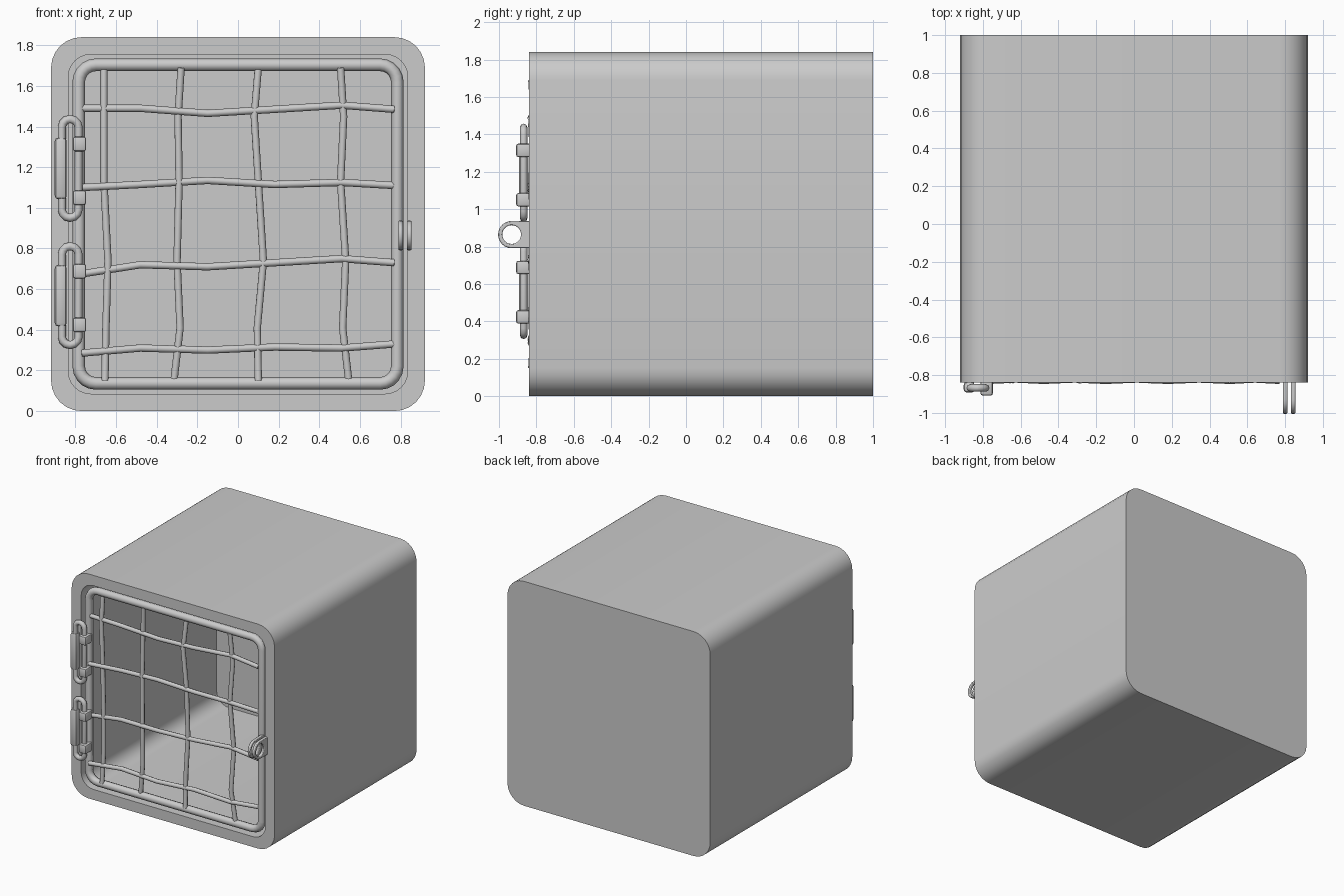
import bpy, bmesh
from math import sin, cos, pi, radians

if "Cube" in bpy.data.objects:
    bpy.data.objects.remove(bpy.data.objects["Cube"])

CZ = 0.92  # height of the centre of the crate


def rounded_rect(hw, hh, r, seg, cx=0.0, cz=CZ):
    """Points of a rounded rectangle in the xz plane."""
    pts = []
    for k, (sx, sz) in enumerate([(1, 1), (-1, 1), (-1, -1), (1, -1)]):
        for i in range(seg + 1):
            a = pi / 2 * (k + i / seg)
            pts.append((cx + sx * (hw - r) + r * cos(a), cz + sz * (hh - r) + r * sin(a)))
    return pts


def finish(ob, angle=35):
    bpy.ops.object.select_all(action='DESELECT')
    ob.select_set(True)
    bpy.context.view_layer.objects.active = ob
    if ob.type == 'CURVE':
        bpy.ops.object.convert(target='MESH')
        ob = bpy.context.view_layer.objects.active
    bpy.ops.object.shade_smooth_by_angle(angle=radians(angle))
    return ob


def mesh_object(name, bm):
    bmesh.ops.recalc_face_normals(bm, faces=bm.faces)
    me = bpy.data.meshes.new(name)
    bm.to_mesh(me)
    bm.free()
    ob = bpy.data.objects.new(name, me)
    bpy.context.collection.objects.link(ob)
    return ob


def tube(name, pts, radius, cyclic=False, res=2):
    cu = bpy.data.curves.new(name, 'CURVE')
    cu.dimensions = '3D'
    cu.bevel_depth = radius
    cu.bevel_resolution = res
    cu.use_fill_caps = True
    sp = cu.splines.new('POLY')
    sp.points.add(len(pts) - 1)
    for p, co in zip(sp.points, pts):
        p.co = (*co, 1)
    sp.use_cyclic_u = cyclic
    ob = bpy.data.objects.new(name, cu)
    bpy.context.collection.objects.link(ob)
    return finish(ob, 50)


def block(name, lo, hi, bevel=0.012):
    bm = bmesh.new()
    bmesh.ops.create_cube(bm, size=1)
    for v in bm.verts:
        v.co = [(a + b) / 2 + c * (b - a) for a, b, c in zip(lo, hi, v.co)]
    bmesh.ops.bevel(bm, geom=bm.edges[:], offset=bevel, segments=2, profile=0.5, affect='EDGES')
    return finish(mesh_object(name, bm))


# Crate shell: rounded square box, open at the front, with wall thickness
bm = bmesh.new()
outer = rounded_rect(0.92, 0.92, 0.15, 6)
inner = rounded_rect(0.835, 0.835, 0.11, 6)
loops = [[bm.verts.new((x, y, z)) for x, z in prof]
         for prof, y in ((outer, 1.0), (outer, -0.84), (inner, -0.84), (inner, 0.915))]
n = len(outer)
for a, b in zip(loops, loops[1:]):
    for i in range(n):
        j = (i + 1) % n
        bm.faces.new((a[i], a[j], b[j], b[i]))
bm.faces.new(loops[0])
bm.faces.new(loops[-1])
finish(mesh_object("crate_shell", bm))

# Door frame
tube("door_frame", [(x, -0.808, z) for x, z in rounded_rect(0.784, 0.784, 0.085, 5)], 0.031, True)

# Bent upright wires: x at each height
heights = [1.69, 1.45, 1.13, 0.74, 0.41, 0.15]
uprights = [[-0.66, -0.66, -0.66, -0.64, -0.65, -0.655],
            [-0.28, -0.295, -0.29, -0.30, -0.285, -0.315],
            [0.10, 0.08, 0.10, 0.125, 0.095, 0.10],
            [0.505, 0.52, 0.505, 0.53, 0.515, 0.545]]
for k, xs in enumerate(uprights):
    pts = [(x, -0.818 + 0.008 * (-1) ** (i + k), z) for i, (x, z) in enumerate(zip(xs, heights))]
    tube(f"upright_wire_{k + 1}", pts, 0.018)

# Bent cross wires: z at each x
stations = [-0.77, -0.48, -0.15, 0.18, 0.51, 0.77]
crosses = [[1.49, 1.49, 1.465, 1.485, 1.505, 1.485],
           [1.10, 1.115, 1.135, 1.115, 1.125, 1.11],
           [0.675, 0.72, 0.71, 0.73, 0.75, 0.73],
           [0.285, 0.31, 0.30, 0.315, 0.31, 0.33]]
for k, zs in enumerate(crosses):
    pts = [(x, -0.822 + 0.007 * (-1) ** (i + k), z) for i, (x, z) in enumerate(zip(stations, zs))]
    tube(f"cross_wire_{k + 1}", pts, 0.018)

# Hinges: oval ring, sleeve on the shell, two clips on the door frame
for name, z in (("upper", 1.194), ("lower", 0.568)):
    ring = rounded_rect(0.041, 0.243, 0.04, 3, -0.826, z)
    tube(f"{name}_hinge_ring", [(x, -0.868, zz) for x, zz in ring], 0.02, True)
    block(f"{name}_hinge_sleeve", (-0.902, -0.893, z - 0.152), (-0.843, -0.835, z + 0.152), 0.018)
    for s, side in ((1, "top"), (-1, "bottom")):
        zc = z - 0.012 + s * 0.132
        block(f"{name}_hinge_clip_{side}", (-0.813, -0.908, zc - 0.036), (-0.747, -0.815, zc + 0.036))

# Padlock lugs: one on the door frame, one on the shell rim
N, R, HY, HZ = 24, 0.073, -0.932, 0.864
for name, x in (("door_lug", 0.789), ("shell_lug", 0.831)):
    bm = bmesh.new()
    rings = [[], []]
    for i in range(N):
        c, s = cos(2 * pi * i / N), sin(2 * pi * i / N)
        hole = (HY + 0.05 * c, HZ + 0.05 * s)
        if c > 1e-6:
            m = max(abs(c), abs(s))
            edge = (HY + 0.115 * c / m, HZ + R * s / m)
        else:
            edge = (HY + R * c, HZ + R * s)
        for r, (y, z) in zip(rings, (edge, hole)):
            r.append(bm.verts.new((x, y, z)))
    for i in range(N):
        j = (i + 1) % N
        bm.faces.new((rings[0][i], rings[0][j], rings[1][j], rings[1][i]))
    ext = bmesh.ops.extrude_face_region(bm, geom=bm.faces[:])
    for v in ext["geom"]:
        if isinstance(v, bmesh.types.BMVert):
            v.co.x += 0.023
    lug = mesh_object(name, bm)
    bev = lug.modifiers.new("soft_edges", 'BEVEL')
    bev.width, bev.segments = 0.006, 2
    bev.angle_limit = radians(50)
    finish(lug)
